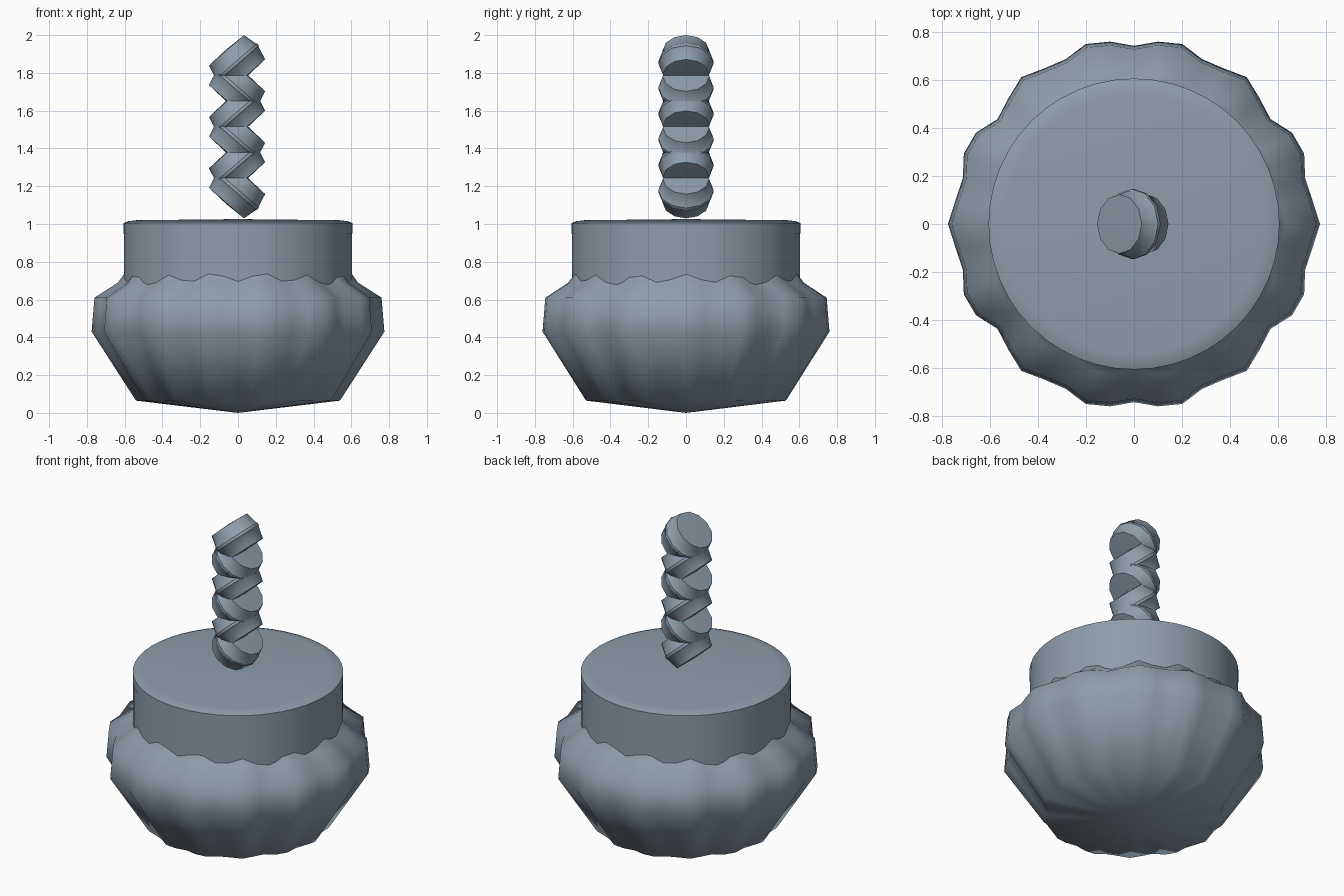
import bpy
import bmesh
from math import cos, sin, pi, radians
from mathutils import Matrix

if "Cube" in bpy.data.objects:
    bpy.data.objects.remove(bpy.data.objects["Cube"], do_unlink=True)

COLOUR = (0.27, 0.34, 0.41, 1.0)
steel = bpy.data.materials.new("steel blue grey")
steel.use_nodes = True
steel.diffuse_color = COLOUR
steel.node_tree.nodes["Principled BSDF"].inputs["Base Color"].default_value = COLOUR


def lathe(name, profile, sides, flute=None, matrix=None, sharp=40):
    """Turn (radius, height) points about z; flute gives a radius factor per side."""
    bm = bmesh.new()
    rings = []
    for r, z in profile:
        if r == 0:
            rings.append([bm.verts.new((0, 0, z))] * sides)
            continue
        ring = []
        for i in range(sides):
            a = 2 * pi * i / sides
            k = r * (flute(i) if flute else 1)
            ring.append(bm.verts.new((k * cos(a), k * sin(a), z)))
        rings.append(ring)
    for low, high in zip(rings, rings[1:]):
        for i in range(sides):
            j = (i + 1) % sides
            corners = dict.fromkeys((low[i], low[j], high[j], high[i]))
            bm.faces.new(list(corners))
    if matrix:
        bm.transform(matrix)
    bmesh.ops.recalc_face_normals(bm, faces=bm.faces)
    mesh = bpy.data.meshes.new(name)
    bm.to_mesh(mesh)
    bm.free()
    mesh.materials.append(steel)
    mesh.shade_smooth()
    mesh.set_sharp_from_angle(angle=radians(sharp))
    obj = bpy.data.objects.new(name, mesh)
    bpy.context.collection.objects.link(obj)
    return obj


# Fluted bowl: one quarter of the wavy outline, mirrored to the other quarters
SIDES = 48
QUARTER = [.775, .75, .738, .767, .76, .717, .74, .771, .748, .743, .776, .766, .742]


def wavy(i):
    i = i % 24
    return QUARTER[min(i, 24 - i)] / QUARTER[0]


lathe("bowl", [(0, 0), (.54, .065), (.775, .43), (.76, .61), (.635, .69), (.6, .74)],
      SIDES, wavy, sharp=100)

# Straight neck and the slightly raised lid
lathe("neck", [(.604, .62), (.604, .97)], SIDES)
lathe("lid", [(.606, .95), (.606, 1.005), (.58, 1.015), (.54, 1.02), (0, 1.026)], SIDES)

# Handle: six barrel links, tilted left and right in turn, each with a thin band
BARREL = [(0, -.09), (.123, -.085), (.141, -.012), (.146, -.008),
          (.146, .008), (.141, .012), (.123, .085), (0, .09)]
for n in range(6):
    tilt = radians(41 if n % 2 == 0 else -41)
    place = Matrix.Translation((-.005, 0, 1.175 + .136 * n)) @ Matrix.Rotation(tilt, 4, 'Y')
    lathe(f"handle_link_{n + 1}", BARREL, 12, matrix=place, sharp=45)
